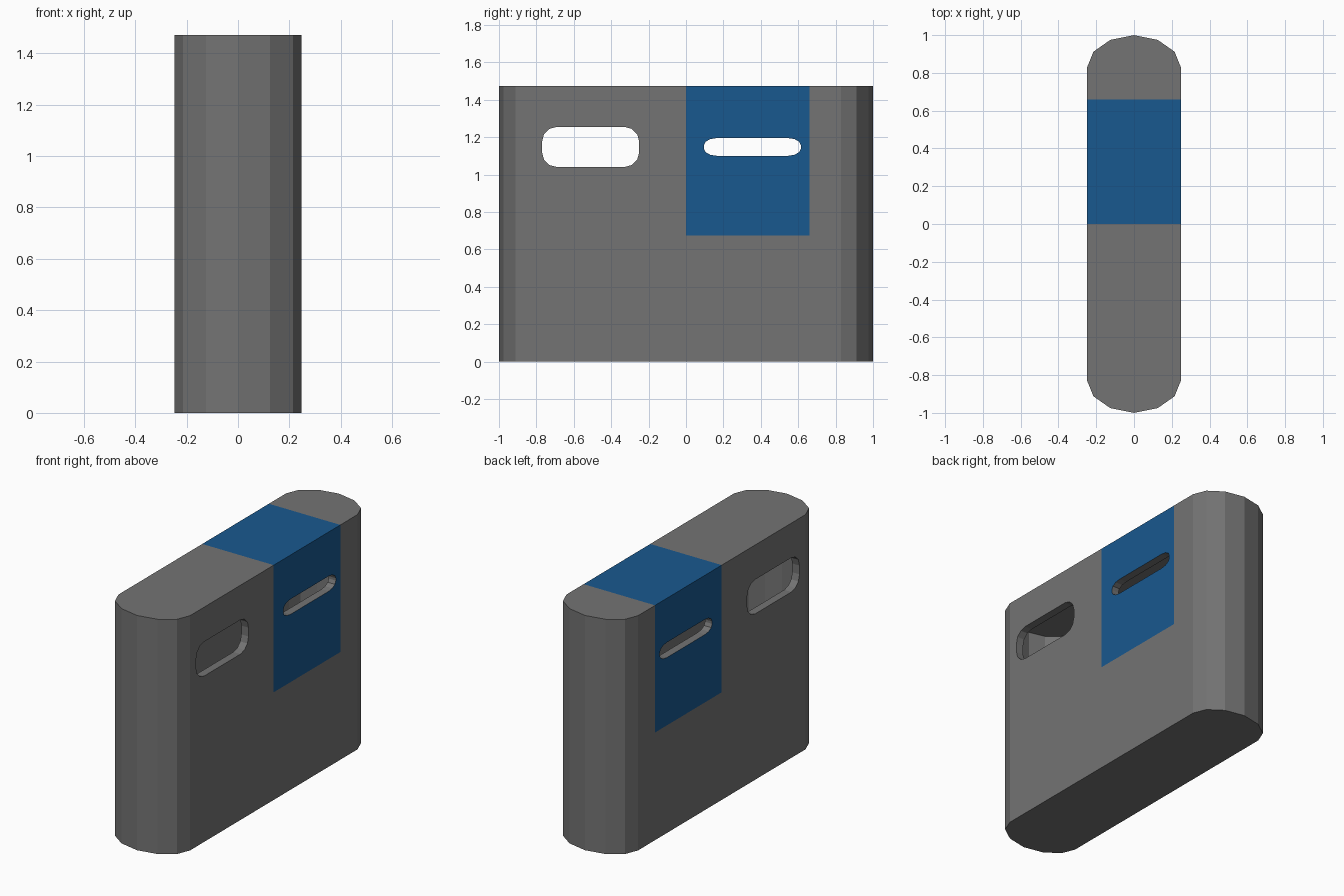
import bpy, bmesh, math

if "Cube" in bpy.data.objects:
    bpy.data.objects.remove(bpy.data.objects["Cube"])

HEIGHT = 1.472
WALL = 0.05


def material(name, rgb):
    mat = bpy.data.materials.new(name)
    mat.diffuse_color = (*rgb, 1)
    mat.use_nodes = True
    mat.node_tree.nodes["Principled BSDF"].inputs["Base Color"].default_value = mat.diffuse_color
    return mat


grey = material("dark_grey", (0.173, 0.173, 0.173))
blue = material("blue_panel", (0.0095, 0.098, 0.275))


def prism(name, loop, offset):
    """Extrude a closed loop of 3D points along an offset vector."""
    bm = bmesh.new()
    face = bm.faces.new([bm.verts.new(p) for p in loop])
    ext = bmesh.ops.extrude_face_region(bm, geom=[face], use_keep_orig=True)
    verts = [v for v in ext["geom"] if isinstance(v, bmesh.types.BMVert)]
    bmesh.ops.translate(bm, verts=verts, vec=offset)
    bmesh.ops.recalc_face_normals(bm, faces=bm.faces[:])
    mesh = bpy.data.meshes.new(name)
    bm.to_mesh(mesh)
    bm.free()
    obj = bpy.data.objects.new(name, mesh)
    bpy.context.collection.objects.link(obj)
    obj.data.materials.append(grey)
    return obj


def rounded_bin(name, inset):
    """Upright prism with faceted round ends."""
    sx, sy = (0.248 - inset) / 0.248, 1 - inset
    half = [(0.248, 0.83), (0.215, 0.912), (0.125, 0.975), (0, 1),
            (-0.125, 0.975), (-0.215, 0.912), (-0.248, 0.83)]
    loop = [(x * sx, y * sy, inset) for x, y in half]
    loop += [(-x, -y, z) for x, y, z in loop]
    return prism(name, loop, (0, 0, HEIGHT - 2 * inset))


def paint_panel(obj):
    """Cut the blue upper panel into the outer faces."""
    obj.data.materials.append(blue)
    bm = bmesh.new()
    bm.from_mesh(obj.data)
    for co, no in (((0, 0, 0), (0, 1, 0)), ((0, 0.66, 0), (0, 1, 0)),
                   ((0, 0, 0.675), (0, 0, 1))):
        bmesh.ops.bisect_plane(bm, geom=bm.verts[:] + bm.edges[:] + bm.faces[:],
                               plane_co=co, plane_no=no)
    for f in bm.faces:
        c = f.calc_center_median()
        f.material_index = int(0 < c.y < 0.66 and c.z > 0.675)
    bm.to_mesh(obj.data)
    bm.free()


def slot_cutter(name, y0, y1, z0, z1, ry, rz):
    """Rounded opening running right across the bin."""
    loop = []
    corners = [(y1 - ry, z1 - rz), (y0 + ry, z1 - rz),
               (y0 + ry, z0 + rz), (y1 - ry, z0 + rz)]
    for q, (cy, cz) in enumerate(corners):
        for i in range(4):
            a = math.radians(90 * q + 30 * i)
            loop.append((-0.5, cy + ry * math.cos(a), cz + rz * math.sin(a)))
    return prism(name, loop, (1, 0, 0))


# Hollow bin with a wide opening and a narrow opening on both sides
body = rounded_bin("bin_body", 0)
paint_panel(body)
cutters = [
    rounded_bin("cavity_cutter", WALL),
    slot_cutter("wide_opening_cutter", -0.77, -0.25, 1.04, 1.255, 0.08, 0.08),
    slot_cutter("narrow_opening_cutter", 0.095, 0.615, 1.10, 1.195, 0.07, 0.04),
]
for c in cutters:
    mod = body.modifiers.new(c.name, 'BOOLEAN')
    mod.operation = 'DIFFERENCE'
    mod.solver = 'EXACT'
    mod.object = c
    c.hide_render = True
    c.hide_viewport = True
